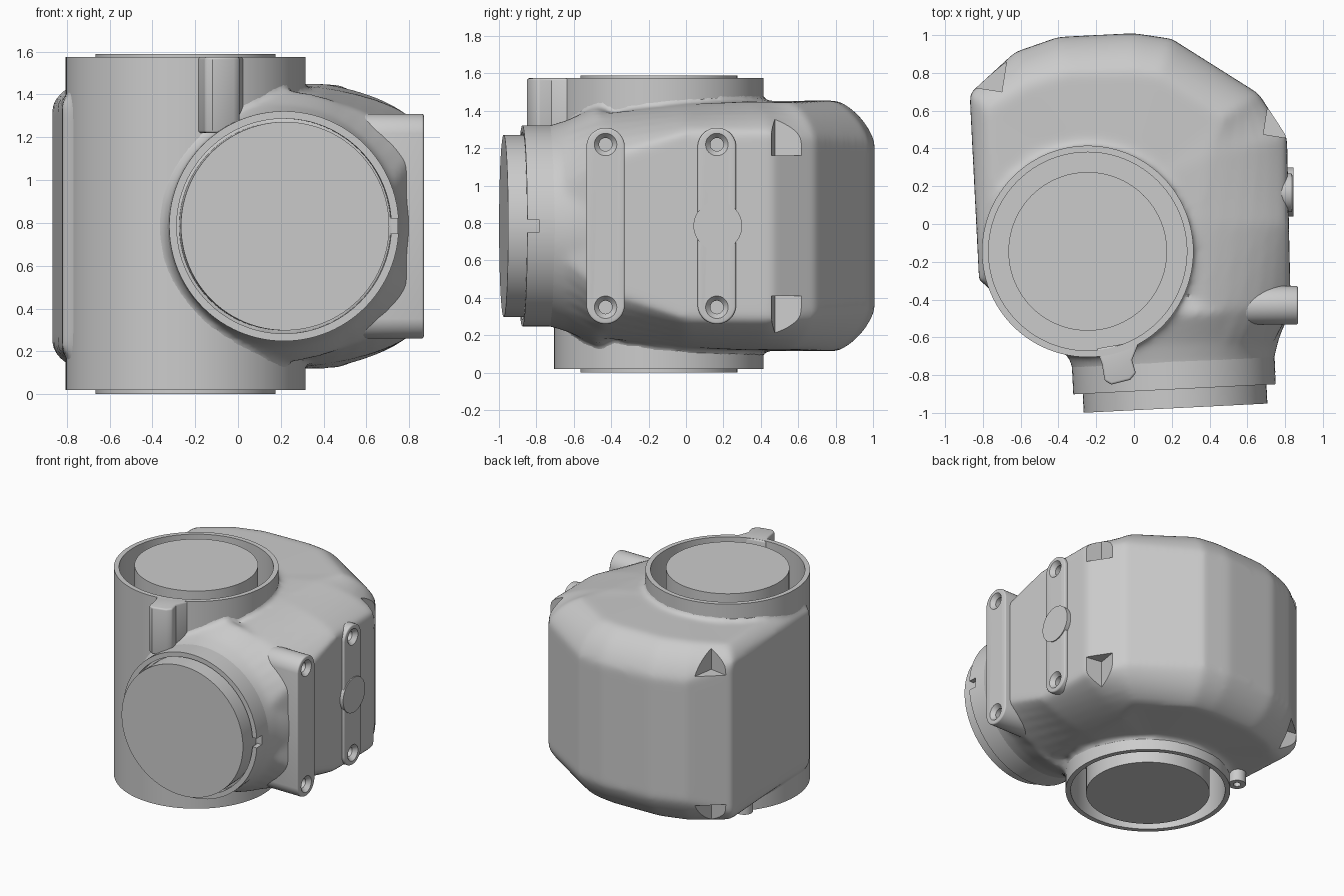
import bpy, bmesh, math
from mathutils import Vector, Matrix

if "Cube" in bpy.data.objects:
    bpy.data.objects.remove(bpy.data.objects["Cube"])

MID = 0.785                                  # height of the symmetry plane
UP = Vector((0, 0, 1))
PIPE = Vector((-0.245, -0.145, 0))           # vertical bore axis
PORT = Vector((0.215, -0.875, MID))          # centre of the front flange rim
OUT = Vector((0.05, -1, 0)).normalized()     # front port axis

grey = bpy.data.materials.new("cast_grey")
grey.use_nodes = True
grey.diffuse_color = (0.6, 0.6, 0.6, 1)
grey.node_tree.nodes["Principled BSDF"].inputs["Base Color"].default_value = (0.6, 0.6, 0.6, 1)


def loft(bm, rings, closed=False):
    """Skin a list of point rings, capping the ends or joining last to first."""
    vs = [[bm.verts.new(p) for p in ring] for ring in rings]
    n = len(vs[0])
    for i in range(len(vs) if closed else len(vs) - 1):
        a, b = vs[i], vs[(i + 1) % len(vs)]
        for j in range(n):
            k = (j + 1) % n
            bm.faces.new((a[j], a[k], b[k], b[j]))
    if not closed:
        bm.faces.new(vs[0][::-1])
        bm.faces.new(vs[-1])


def circle(origin, axis, t, r, seg=96):
    m = Matrix.Translation(origin + axis * t) @ axis.to_track_quat('Z', 'Y').to_matrix().to_4x4()
    return [m @ Vector((r * math.cos(a), r * math.sin(a), 0))
            for a in (2 * math.pi * i / seg for i in range(seg))]


def rod(bm, origin, axis, *stations):
    loft(bm, [circle(origin, axis, t, r) for t, r in stations])


def tube(bm, origin, axis, a, b, inner, outer):
    loft(bm, [circle(origin, axis, t, r) for t, r in
              ((a, inner), (a, outer), (b, outer), (b, inner))], True)


def block(bm, lo, hi, place=Matrix()):
    loft(bm, [[place @ Vector((x, y, z)) for x, y in
               ((lo[0], lo[1]), (hi[0], lo[1]), (hi[0], hi[1]), (lo[0], hi[1]))]
              for z in (lo[2], hi[2])])


def stadium(x, y, half_width, half_height):
    pts = []
    for i in range(32):
        a = math.pi * (i + 0.5) / 16
        s = half_height - half_width if a < math.pi else half_width - half_height
        pts.append(Vector((x, y + half_width * math.cos(a), MID + s + half_width * math.sin(a))))
    return pts


def make(name, bm):
    bmesh.ops.recalc_face_normals(bm, faces=bm.faces)
    mesh = bpy.data.meshes.new(name)
    bm.to_mesh(mesh)
    bm.free()
    ob = bpy.data.objects.new(name, mesh)
    bpy.context.scene.collection.objects.link(ob)
    return ob


def modifier(ob, kind, **settings):
    m = ob.modifiers.new(kind.title(), kind)
    for key, value in settings.items():
        setattr(m, key, value)


def bevel(ob, width):
    modifier(ob, 'BEVEL', width=width, segments=3, limit_method='ANGLE', angle_limit=math.radians(50))


parts = []

# Housing body: outer x, y, shoulder half height, then inner x, y, top half height
outline = [
    (-0.82, -0.30, 0.58, -0.70, -0.28, 0.65),
    (-0.87, 0.69, 0.56, -0.77, 0.60, 0.66),
    (-0.63, 0.91, 0.45, -0.56, 0.74, 0.67),
    (-0.40, 0.99, 0.45, -0.36, 0.80, 0.67),
    (0.00, 1.01, 0.45, 0.00, 0.81, 0.67),
    (0.20, 0.98, 0.45, 0.14, 0.79, 0.67),
    (0.66, 0.69, 0.47, 0.48, 0.56, 0.66),
    (0.81, 0.46, 0.50, 0.40, 0.36, 0.665),
    (0.82, 0.00, 0.50, 0.36, 0.00, 0.65),
    (0.83, -0.45, 0.35, 0.38, -0.45, 0.60),
    (0.70, -0.70, 0.15, 0.40, -0.70, 0.50),
    (-0.25, -0.68, 0.15, 0.05, -0.68, 0.50),
]
half = []
for i in range(7):
    a = math.pi / 2 * i / 6
    u = (math.cos(a) + 1 - i / 6) / 2
    v = (math.sin(a) + i / 6) / 2
    half.append([Vector((ix + (ox - ix) * u, iy + (oy - iy) * u, sh + (top - sh) * v))
                 for ox, oy, sh, ix, iy, top in outline])
crown = Vector((-0.05, 0.15, 0.665))
half.append([p.lerp(crown, 0.95) for p in half[-1]])
bm = bmesh.new()
loft(bm, [[Vector((p.x, p.y, MID - p.z)) for p in r] for r in reversed(half)]
     + [[Vector((p.x, p.y, MID + p.z)) for p in r] for r in half])
# Bore wall and flared neck blended into the body
rod(bm, PIPE, UP, (0.06, 0.553), (1.53, 0.553))
rod(bm, PORT, OUT, (-0.7, 0.5), (-0.4, 0.64), (-0.24, 0.565), (-0.13, 0.532), (-0.06, 0.53))
housing = make("housing", bm)
modifier(housing, 'REMESH', mode='VOXEL', voxel_size=0.02)
modifier(housing, 'SMOOTH', factor=0.5, iterations=12)
parts.append(housing)

# Vertical bore: collar and inner core
bm = bmesh.new()
tube(bm, PIPE, UP, 0.02, 1.575, 0.525, 0.56)
parts.append(make("bore_collar", bm))
bm = bmesh.new()
rod(bm, PIPE, UP, (0, 0.42), (1.588, 0.42))
parts.append(make("bore_core", bm))

# Front port: flange and inner core
bm = bmesh.new()
tube(bm, PORT, OUT, -0.18, 0, 0.502, 0.537)
flange = make("port_flange", bm)
parts.append(flange)
bm = bmesh.new()
rod(bm, PORT, OUT, (-0.2, 0.487), (0.1, 0.487))
parts.append(make("port_core", bm))

# Lug on the front of the collar
bm = bmesh.new()
lug = [(-0.20, -0.66), (-0.17, -0.74), (-0.155, -0.83), (-0.12, -0.85),
       (-0.02, -0.825), (0.01, -0.79), (-0.01, -0.72), (0.03, -0.62)]
loft(bm, [[Vector((x, y, z)) for x, y in lug] for z in (1.22, 1.575)])
lug_ob = make("collar_lug", bm)
bevel(lug_ob, 0.012)
parts.append(lug_ob)

# Small hollow boss under the left side
bm = bmesh.new()
tube(bm, Vector((-0.68, 0.28, 0)), UP, 0.04, 0.3, 0.025, 0.06)
parts.append(make("lower_boss", bm))

# Mounting strips on the side
strips = []
for name, x0, x1, y in (("front_mount_strip", 0.55, 0.868, -0.43),
                        ("rear_mount_strip", 0.7, 0.838, 0.165)):
    bm = bmesh.new()
    loft(bm, [stadium(x, y, 0.103, 0.525) for x in (x0, x1)])
    ob = make(name, bm)
    bevel(ob, 0.01)
    strips.append(ob)
parts += strips

# Round pad in the middle of the rear strip
bm = bmesh.new()
rod(bm, Vector((0, 0.17, MID)), Vector((1, 0, 0)), (0.7, 0.13), (0.845, 0.13))
parts.append(make("round_pad", bm))

# Cutters: bore grooves, corner pockets, screw holes, flange slot
bm = bmesh.new()
tube(bm, PIPE, UP, 1.2, 1.75, 0.41, 0.535)
tube(bm, PIPE, UP, -0.2, 0.37, 0.41, 0.535)
turn = Matrix.Rotation(math.radians(-9), 4, 'Z')
for x, y, side, depth in ((0.685, 0.475, 1, 0.375), (-0.70, 0.70, -1, 0.485)):
    place = Matrix.Translation((x, y, MID)) @ turn
    for z0, z1 in ((depth, 0.9), (-0.9, -depth)):
        block(bm, (min(0, 0.4 * side), 0, z0), (max(0, 0.4 * side), 0.4, z1), place)
for face, y in ((0.868, -0.43), (0.838, 0.165)):
    for dz in (-0.435, 0.435):
        rod(bm, Vector((face, y, MID + dz)), Vector((1, 0, 0)),
            (-0.09, 0.035), (-0.03, 0.035), (0, 0.06), (0.03, 0.06))
block(bm, (0.66, -0.95, 0.75), (0.9, -0.785, 0.82))
cutter = make("cutter", bm)
cutter.hide_render = True
for ob in [housing, flange] + strips:
    modifier(ob, 'BOOLEAN', operation='DIFFERENCE', solver='EXACT', object=cutter)

# Bake modifiers, then colour and shade
graph = bpy.context.evaluated_depsgraph_get()
baked = [bpy.data.meshes.new_from_object(ob.evaluated_get(graph)) for ob in parts]
for ob, mesh in zip(parts, baked):
    ob.modifiers.clear()
    ob.data = mesh
    mesh.materials.clear()
    mesh.materials.append(grey)
bpy.data.objects.remove(cutter)
bpy.ops.object.select_all(action='DESELECT')
for ob in parts:
    ob.select_set(True)
bpy.context.view_layer.objects.active = housing
bpy.ops.object.shade_smooth_by_angle(angle=math.radians(35))
